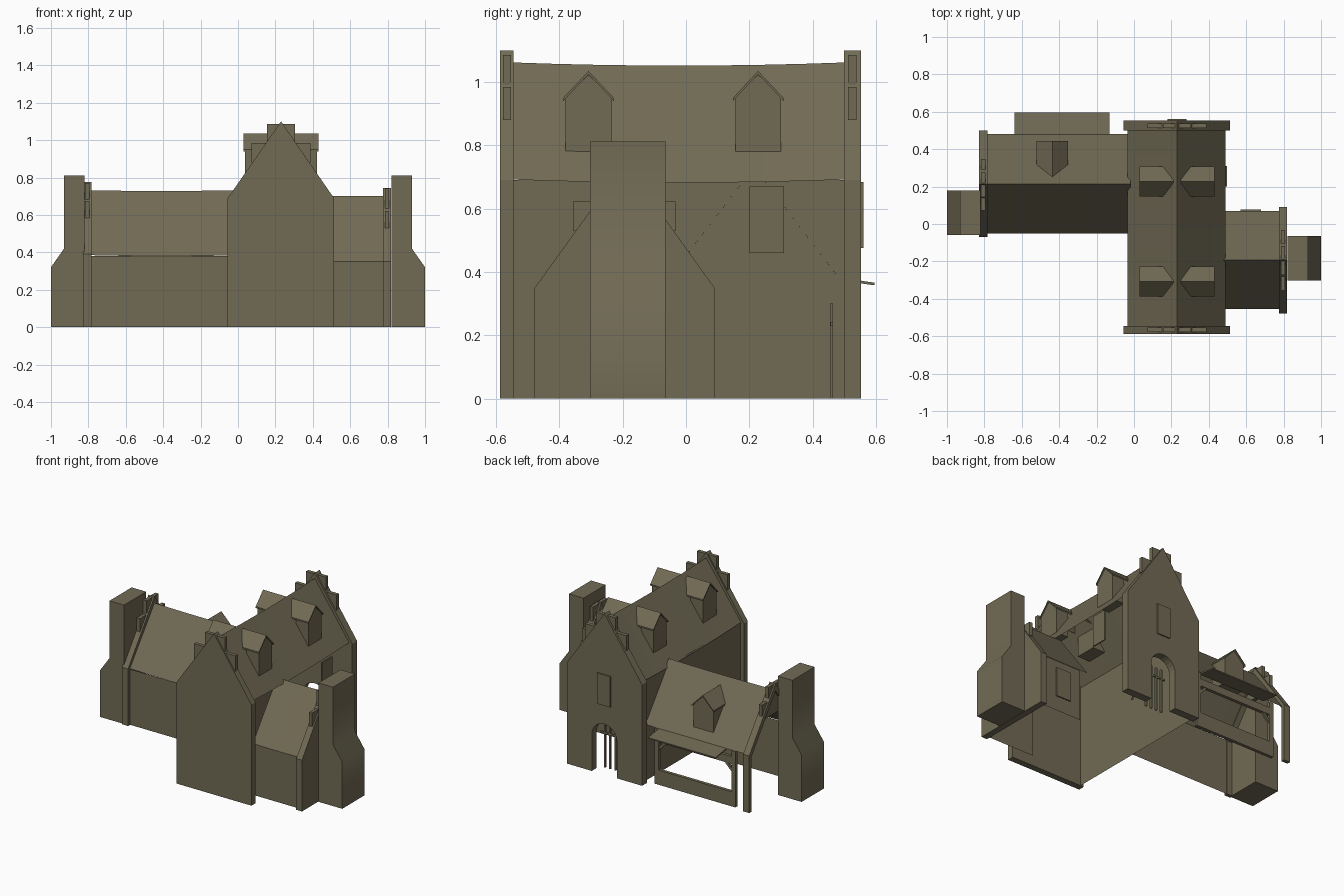
import bpy, bmesh, math

if "Cube" in bpy.data.objects:
    bpy.data.objects.remove(bpy.data.objects["Cube"])

stone = bpy.data.materials.new("olive_stone")
stone.diffuse_color = (0.165, 0.145, 0.09, 1)
stone.use_nodes = True
stone.node_tree.nodes["Principled BSDF"].inputs["Base Color"].default_value = stone.diffuse_color


def mesh(name, verts, faces, fix=False):
    me = bpy.data.meshes.new(name)
    me.from_pydata(verts, [], faces)
    if fix:
        bm = bmesh.new()
        bm.from_mesh(me)
        bmesh.ops.recalc_face_normals(bm, faces=bm.faces)
        bm.to_mesh(me)
        bm.free()
    me.materials.append(stone)
    ob = bpy.data.objects.new(name, me)
    bpy.context.collection.objects.link(ob)
    return ob


def prism(name, prof, axis, a, b):
    """Extrude a (u, z) profile along x or y from a to b."""
    def p(u, z, t):
        return (t, u, z) if axis == 'x' else (u, t, z)
    n = len(prof)
    v = [p(u, z, a) for u, z in prof] + [p(u, z, b) for u, z in prof]
    f = [list(range(n)), list(range(2 * n - 1, n - 1, -1))]
    f += [[i, i + n, (i + 1) % n + n, (i + 1) % n] for i in range(n)]
    return mesh(name, v, f, True)


def box(name, x0, x1, y0, y1, z0, z1):
    return prism(name, [(x0, z0), (x1, z0), (x1, z1), (x0, z1)], 'y', y0, y1)


def quad(name, *v):
    return mesh(name, v, [tuple(range(len(v)))])


def roof(name, axis, a, b, u0, um, u1, ze, zr, sag):
    """Single-skin roof with a gently sagging ridge and eaves."""
    v, f, n = [], [], 8
    for i in range(n + 1):
        t = i / n
        d = sag * 4 * t * (1 - t)
        s = a + (b - a) * t
        for u, z in ((u0, ze), (um, zr), (u1, ze)):
            v.append((s, u, z - d) if axis == 'x' else (u, s, z - d))
    for i in range(n):
        for k in (0, 1):
            q = [i * 3 + k, i * 3 + 3 + k, i * 3 + 4 + k, i * 3 + 1 + k]
            f.append(q if axis == 'x' else q[::-1])
    return mesh(name, v, f)


def steps(name, axis, a, b, c, z_top, z_side, z0, w=0.075):
    """Three stepped blocks on a gable top."""
    prism(name + "_mid", [(c - w, z0), (c + w, z0), (c + w, z_top), (c - w, z_top)], axis, a, b)
    for s in (-1, 1):
        p, q = c + s * w, c + s * w * 2.1
        prism(name + "_side", [(p, z0), (q, z0), (q, z_side), (p, z_side)], axis, a, b)


def dormer(name, axis, c, back, body, front, eave_end, z0, ze, zr, w=0.072):
    prism(name + "_body", [(c - w, z0), (c + w, z0), (c + w, ze), (c, zr - .012), (c - w, ze)],
          axis, body, front)
    o, t = w + 0.008, 0.01
    prism(name + "_roof", [(c - o, ze - .005), (c, zr), (c + o, ze - .005), (c + o, ze - .005 - t),
                           (c, zr - t), (c - o, ze - .005 - t)], axis, back, eave_end)


# main hall: front gable, rear gable with arched doorway
CX = 0.23
gable = [(0.513, 0), (0.513, 0.69), (CX, 1.1), (-0.055, 0.69), (-0.055, 0)]
prism("front_gable", gable, 'y', -0.588, -0.545)
arch = [(CX - 0.095 * math.cos(math.pi * i / 12), 0.25 + 0.095 * math.sin(math.pi * i / 12))
        for i in range(13)]
prism("rear_gable", gable + [(CX - .095, 0)] + arch + [(CX + .095, 0)], 'y', 0.50, 0.553)
steps("front_gable_step", 'y', -0.578, -0.553, CX, 1.085, 0.985, 0.88)
steps("rear_gable_step", 'y', 0.512, 0.538, CX, 1.085, 0.985, 0.88)
roof("main_roof", 'y', -0.55, 0.505, -0.035, CX, 0.49, 0.692, 1.062, 0.01)
quad("main_left_wall", (-0.03, 0.5, 0), (-0.03, -0.545, 0), (-0.03, -0.545, 0.69), (-0.03, 0.5, 0.69))

# gate behind the arch
for i in range(4):
    x = CX - 0.06 + 0.04 * i
    box("gate_bar", x - .006, x + .006, 0.455, 0.465, 0, 0.30)
box("gate_rail", CX - .09, CX + .09, 0.456, 0.464, 0.23, 0.242)

# window plates
box("rear_window", 0.18, 0.28, 0.553, 0.561, 0.475, 0.685)
box("right_window", 0.488, 0.496, 0.20, 0.31, 0.46, 0.67)
box("right_wing_window", 0.57, 0.68, 0.069, 0.077, 0.10, 0.30)

# main roof dormers, both sides
for y in (-0.308, 0.228):
    for s in (-1, 1):
        dormer("main_dormer", 'x', y, CX + s * .02, CX + s * .10, CX + s * .193, CX + s * .20,
               0.78, 0.955, 1.035)

# left wing: front wall, roof, open gable frame
quad("left_wing_front_wall", (-0.8, -0.048, 0), (-0.03, -0.048, 0), (-0.03, -0.048, 0.38), (-0.8, -0.048, 0.38))
roof("left_wing_roof", 'x', -0.80, -0.02, -0.05, 0.215, 0.48, 0.385, 0.732, 0.004)
prism("left_gable_frame", [(-0.07, 0), (-0.07, 0.39), (0.215, 0.777), (0.50, 0.39), (0.50, 0), (0.475, 0),
                           (0.475, 0.375), (0.215, 0.725), (-0.045, 0.375), (-0.045, 0)], 'x', -0.828, -0.782)
steps("left_gable_step", 'x', -0.818, -0.793, 0.21, 0.77, 0.675, 0.57, 0.065)
dormer("left_dormer", 'y', -0.437, 0.25, 0.31, 0.435, 0.445, 0.42, 0.60, 0.68, 0.075)

# rear porch on the left wing
prism("porch_roof", [(0.47, 0.385), (0.595, 0.366), (0.595, 0.358), (0.47, 0.375)], 'x', -0.64, -0.13)
box("porch_low_wall", -0.71, -0.10, 0.46, 0.482, 0, 0.10)
box("porch_beam", -0.71, -0.10, 0.46, 0.482, 0.29, 0.34)
for x, s in ((-0.695, 1), (-0.115, -1)):
    box("porch_post", x - .015, x + .015, 0.46, 0.482, 0, 0.38)
    prism("porch_brace", [(x, 0.22), (x + s * .08, 0.30), (x + s * .055, 0.30), (x, 0.245)], 'y', 0.464, 0.478)

# right wing: walls, roof, solid gable
quad("right_wing_front_wall", (0.43, -0.452, 0), (0.79, -0.452, 0), (0.79, -0.452, 0.35), (0.43, -0.452, 0.35))
quad("right_wing_rear_wall", (0.79, 0.068, 0), (0.49, 0.068, 0), (0.49, 0.068, 0.35), (0.79, 0.068, 0.35))
roof("right_wing_roof", 'x', 0.43, 0.80, -0.455, -0.193, 0.07, 0.352, 0.703, 0.002)
prism("right_gable", [(-0.478, 0), (0.09, 0), (0.09, 0.35), (-0.193, 0.745), (-0.478, 0.35)], 'x', 0.775, 0.818)
steps("right_gable_step", 'x', 0.785, 0.808, -0.195, 0.74, 0.622, 0.53, 0.077)

# buttressed chimneys on both ends
for s, y0, y1 in ((-1, -0.06, 0.18), (1, -0.303, -0.065)):
    ch = prism("chimney", [(s * .82, 0), (s * 1.0, 0), (s * 1.0, 0.32), (s * .93, 0.42),
                           (s * .93, 0.812), (s * .82, 0.812)], 'y', y0, y1)
    bpy.ops.object.select_all(action='DESELECT')
    ch.select_set(True)
    bpy.context.view_layer.objects.active = ch
    bpy.ops.object.shade_smooth_by_angle(angle=math.radians(50))
